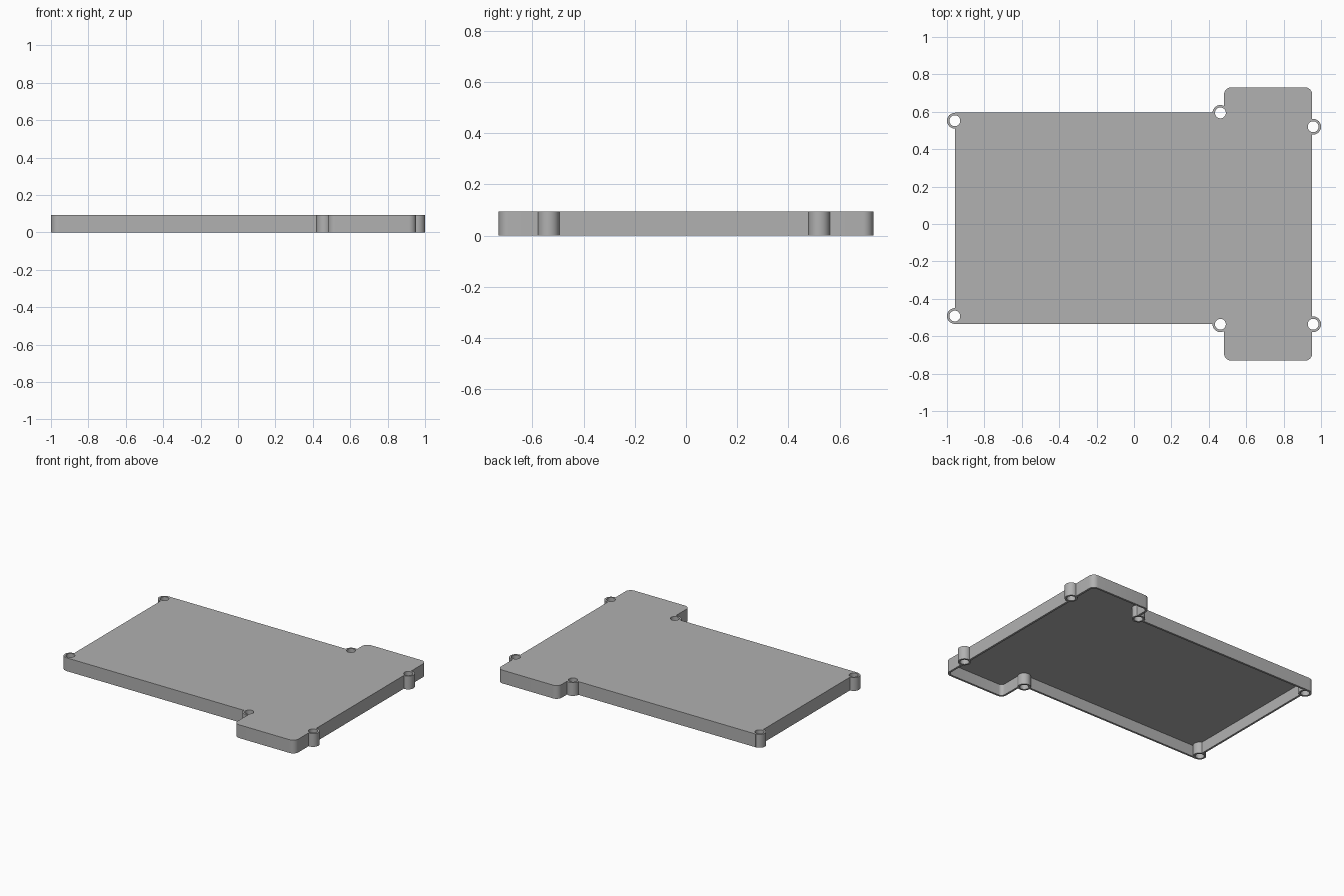
import bpy
import bmesh
from math import cos, sin, pi, radians

HEIGHT = 0.093
WALL = 0.014
BOSS_R, HOLE_R = 0.042, 0.029
ROUND = 0.04

if "Cube" in bpy.data.objects:
    bpy.data.objects.remove(bpy.data.objects["Cube"], do_unlink=True)

grey = bpy.data.materials.new("plain grey")
grey.use_nodes = True
grey.diffuse_color = (0.44, 0.44, 0.44, 1)
grey.node_tree.nodes["Principled BSDF"].inputs["Base Color"].default_value = grey.diffuse_color


def prisms(name, loops, z0, z1):
    """Extrude closed 2D loops into upright solids in one object."""
    bm = bmesh.new()
    for loop in loops:
        face = bm.faces.new([bm.verts.new((x, y, z0)) for x, y in loop])
        ext = bmesh.ops.extrude_face_region(bm, geom=[face])
        top = [v for v in ext["geom"] if isinstance(v, bmesh.types.BMVert)]
        bmesh.ops.translate(bm, verts=top, vec=(0, 0, z1 - z0))
    bmesh.ops.recalc_face_normals(bm, faces=bm.faces)
    mesh = bpy.data.meshes.new(name)
    bm.to_mesh(mesh)
    bm.free()
    mesh.materials.append(grey)
    ob = bpy.data.objects.new(name, mesh)
    bpy.context.collection.objects.link(ob)
    return ob


def arc(cx, cy, r, start, end, steps):
    return [(cx + r * cos(start + (end - start) * i / steps),
             cy + r * sin(start + (end - start) * i / steps)) for i in range(steps + 1)]


def circles(radius):
    return [arc(x, y, radius, 0, 2 * pi, 48)[:-1] for x, y in boss_centres]


def outline(d):
    """T-shaped plan with rounded tab corners, moved inward by d."""
    left, neck, right = -0.958 + d, 0.481 + d, 0.953 - d
    back, front, tab = 0.595 - d, -0.535 + d, 0.731 - d
    r = ROUND - d
    pts = [(left, back), (left, front), (neck, front)]
    corners = [(neck + r, -tab + r, pi), (right - r, -tab + r, 1.5 * pi),
               (right - r, tab - r, 0), (neck + r, tab - r, 0.5 * pi)]
    for cx, cy, a in corners:
        pts += arc(cx, cy, r, a, a + pi / 2, 8)
    return pts + [(neck, back)]


def combine(target, tool, operation):
    mod = target.modifiers.new(operation, 'BOOLEAN')
    mod.operation, mod.solver, mod.object = operation, 'EXACT', tool
    bpy.context.view_layer.objects.active = target
    bpy.ops.object.modifier_apply(modifier=mod.name)
    bpy.data.objects.remove(tool, do_unlink=True)


boss_centres = [(-0.958, 0.552), (-0.958, -0.492), (0.462, 0.594),
                (0.462, -0.536), (0.958, 0.52), (0.958, -0.536)]

# Thin cover, hollow and open underneath
cover = prisms("cover", [outline(0)], 0, HEIGHT)
combine(cover, prisms("cavity", [outline(WALL)], -0.1, HEIGHT - WALL), 'DIFFERENCE')

# Screw bosses with through holes
combine(cover, prisms("screw_bosses", circles(BOSS_R), 0, HEIGHT), 'UNION')
combine(cover, prisms("screw_holes", circles(HOLE_R), -0.1, HEIGHT + 0.1), 'DIFFERENCE')

# Smooth round surfaces, crisp edges
bpy.ops.object.select_all(action='DESELECT')
cover.select_set(True)
bpy.context.view_layer.objects.active = cover
bpy.ops.object.shade_smooth_by_angle(angle=radians(30))
